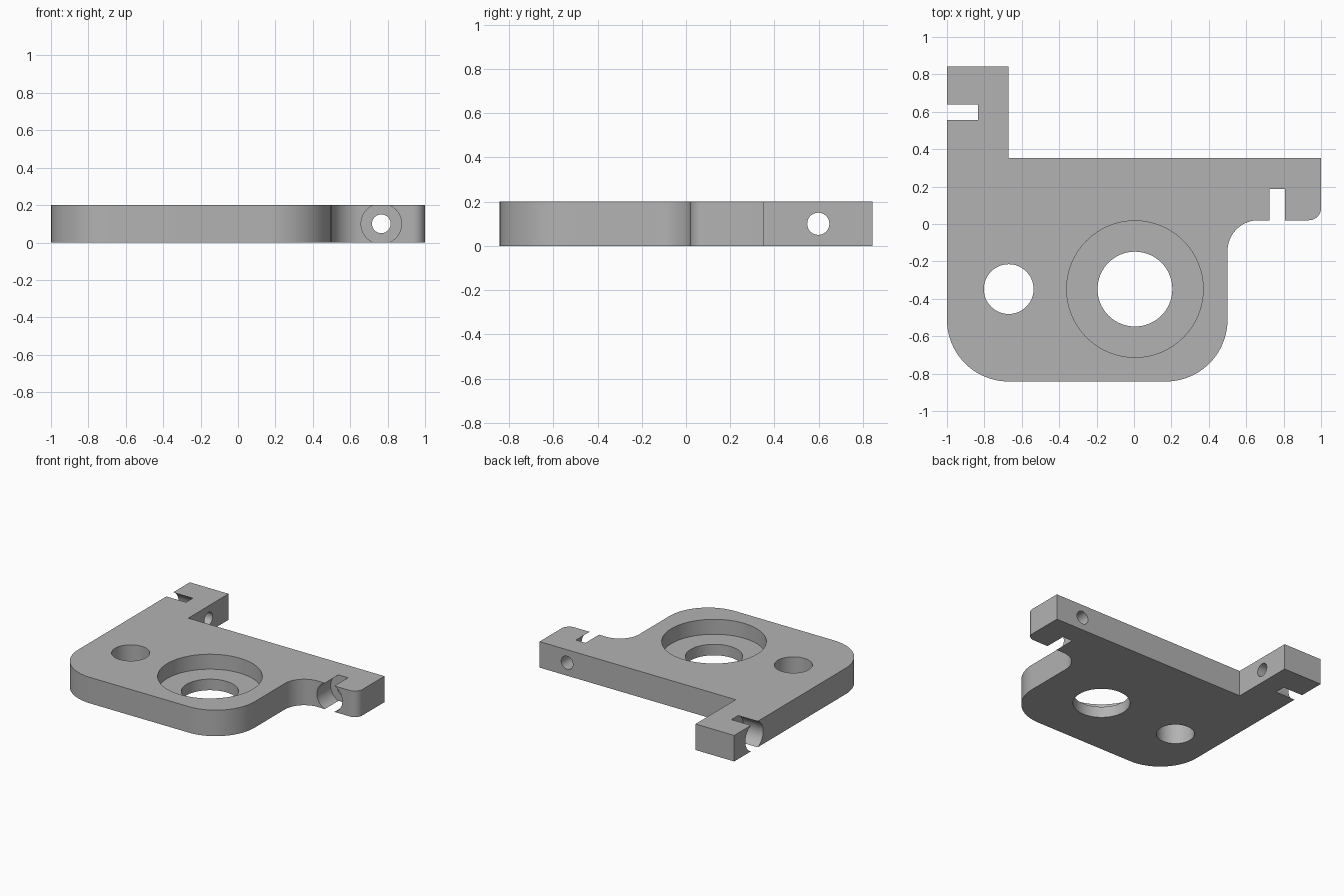
import bpy
import bmesh
from math import radians, tan
from mathutils import Matrix, Vector

cube = bpy.data.objects.get("Cube")
if cube:
    bpy.data.objects.remove(cube)

THICK = 0.2
MID = THICK / 2

metal = bpy.data.materials.new("plain grey metal")
metal.use_nodes = True
grey = (0.45, 0.45, 0.45, 1)
metal.diffuse_color = grey
metal.node_tree.nodes["Principled BSDF"].inputs["Base Color"].default_value = grey


def add_object(name, bm):
    mesh = bpy.data.meshes.new(name)
    bm.to_mesh(mesh)
    bm.free()
    obj = bpy.data.objects.new(name, mesh)
    bpy.context.collection.objects.link(obj)
    return obj


def rounded(corners, steps=20):
    """Replace each (x, y, radius) corner by a tangent arc."""
    out = []
    for i, (x, y, r) in enumerate(corners):
        p = Vector((x, y))
        if r == 0:
            out.append(p)
            continue
        a = (Vector(corners[i - 1][:2]) - p).normalized()
        b = (Vector(corners[(i + 1) % len(corners)][:2]) - p).normalized()
        angle = a.angle(b)
        reach = r / tan(angle / 2)
        centre = p + (a + b).normalized() * (reach**2 + r**2) ** 0.5
        start, end = p + a * reach - centre, p + b * reach - centre
        sweep = start.angle_signed(end)
        for k in range(steps + 1):
            out.append(centre + Matrix.Rotation(-sweep * k / steps, 2) @ start)
    return out


# Plate outline, extruded to its thickness
outline = rounded([
    (-1, 0.842, 0), (-1, -0.842, 0.33), (0.5, -0.842, 0.33),
    (0.5, 0.02, 0.165), (1, 0.02, 0.065), (1, 0.352, 0),
    (-0.67, 0.352, 0), (-0.67, 0.842, 0),
])
bm = bmesh.new()
face = bm.faces.new([bm.verts.new((p.x, p.y, 0)) for p in outline])
top = bmesh.ops.extrude_face_region(bm, geom=[face])["geom"]
bmesh.ops.translate(bm, vec=(0, 0, THICK),
                    verts=[v for v in top if isinstance(v, bmesh.types.BMVert)])
bmesh.ops.recalc_face_normals(bm, faces=bm.faces)
plate = add_object("bracket_plate", bm)
plate.data.materials.append(metal)


def drill(name, start, end, radius):
    """Cut a round hole through the plate from start to end."""
    start, end = Vector(start), Vector(end)
    axis = end - start
    turn = Vector((0, 0, 1)).rotation_difference(axis).to_matrix().to_4x4()
    bm = bmesh.new()
    bmesh.ops.create_cone(bm, cap_ends=True, segments=64, radius1=radius,
                          radius2=radius, depth=axis.length,
                          matrix=Matrix.Translation((start + end) / 2) @ turn)
    cutter = add_object(name, bm)
    cutter.hide_render = True
    mod = plate.modifiers.new(name, 'BOOLEAN')
    mod.operation = 'DIFFERENCE'
    mod.solver = 'EXACT'
    mod.object = cutter
    return cutter


cutters = [
    # Vertical holes and the recessed seat
    drill("pin_hole", (-0.67, -0.348, -1), (-0.67, -0.348, 1), 0.133),
    drill("main_hole", (0.005, -0.348, -1), (0.005, -0.348, 1), 0.2),
    drill("main_recess", (0.005, -0.348, 0.085), (0.005, -0.348, 1), 0.365),
    # Sideways screw holes with wide head pockets
    drill("front_screw_hole", (0.766, -0.1, MID), (0.766, 1, MID), 0.05),
    drill("front_screw_pocket", (0.766, -0.1, MID), (0.766, 0.186, MID), 0.108),
    drill("side_screw_hole", (-1.2, 0.598, MID), (0, 0.598, MID), 0.05),
    drill("side_screw_pocket", (-1.2, 0.598, MID), (-0.833, 0.598, MID), 0.108),
]

# Bake the cuts and remove the cutters
graph = bpy.context.evaluated_depsgraph_get()
cut_mesh = bpy.data.meshes.new_from_object(plate.evaluated_get(graph))
plate.modifiers.clear()
plate.data = cut_mesh
cut_mesh.name = "bracket_plate"
for cutter in cutters:
    bpy.data.objects.remove(cutter)

# Smooth the curved walls, keep the edges sharp
bpy.ops.object.select_all(action='DESELECT')
plate.select_set(True)
bpy.context.view_layer.objects.active = plate
bpy.ops.object.shade_smooth_by_angle(angle=radians(30))
